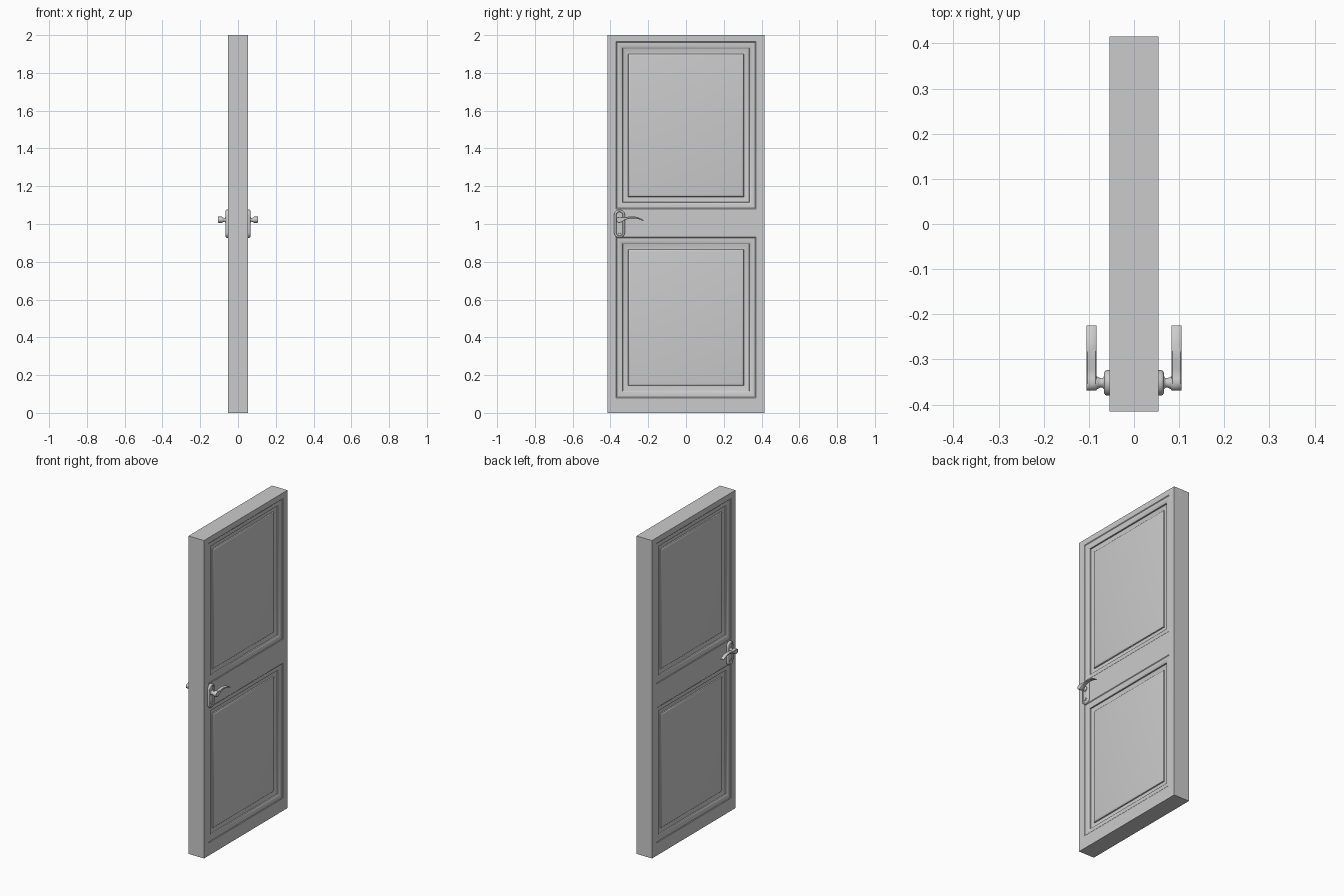
import bpy, bmesh, math

if "Cube" in bpy.data.objects:
    bpy.data.objects.remove(bpy.data.objects["Cube"])

HALF_T = 0.054          # half of the slab thickness
HY, HZ = -0.352, 1.022  # lever pivot


def finish(name, bm, smooth=None):
    bmesh.ops.remove_doubles(bm, verts=bm.verts, dist=1e-5)
    bmesh.ops.recalc_face_normals(bm, faces=bm.faces)
    me = bpy.data.meshes.new(name)
    bm.to_mesh(me)
    bm.free()
    ob = bpy.data.objects.new(name, me)
    bpy.context.collection.objects.link(ob)
    if smooth:
        bpy.ops.object.select_all(action='DESELECT')
        ob.select_set(True)
        bpy.context.view_layer.objects.active = ob
        bpy.ops.object.shade_smooth_by_angle(angle=math.radians(smooth))
    return ob


def loft(bm, rings, cap_start=False, cap_end=True):
    vs = [[bm.verts.new(p) for p in r] for r in rings]
    n = len(vs[0])
    for a, b in zip(vs, vs[1:]):
        for i in range(n):
            j = (i + 1) % n
            bm.faces.new((a[i], a[j], b[j], b[i]))
    if cap_start:
        bm.faces.new(vs[0])
    if cap_end:
        bm.faces.new(vs[-1])


def rect(x, y0, y1, z0, z1):
    return [(x, y0, z0), (x, y1, z0), (x, y1, z1), (x, y0, z1)]


# Door slab: stile and rail grid with two moulded, raised panels per side
YS = [-0.415, -0.37, 0.37, 0.415]
ZS = [0, 0.08, 0.93, 1.08, 1.965, 2]
# (inset, depth below the face) from the frame towards the panel
MOULD = [(0, 0), (0.004, 0.003), (0.012, 0.003), (0.022, 0.004), (0.030, 0.007),
         (0.035, 0.011), (0.036, 0.018), (0.050, 0.022), (0.064, 0.022),
         (0.066, 0.016), (0.070, 0.013), (0.076, 0.012)]
bm = bmesh.new()
for s in (1, -1):
    for i in range(3):
        for j in range(5):
            y0, y1, z0, z1 = YS[i], YS[i + 1], ZS[j], ZS[j + 1]
            if i == 1 and j in (1, 3):
                loft(bm, [rect(s * (HALF_T - d), y0 + o, y1 - o, z0 + o, z1 - o)
                          for o, d in MOULD])
            else:
                bm.faces.new([bm.verts.new(p) for p in rect(s * HALF_T, y0, y1, z0, z1)])
# slab edges, split to match the face grid
border = ([(y, 0) for y in YS] + [(YS[-1], z) for z in ZS[1:]] +
          [(y, 2) for y in YS[-2::-1]] + [(YS[0], z) for z in ZS[-2:0:-1]])
loft(bm, [[(s * HALF_T, y, z) for y, z in border] for s in (-1, 1)], cap_end=False)
finish("door_slab", bm, 30)


def stadium(x, r, z0, z1, n=12):
    pts = []
    for k in range(2 * n + 2):
        top = k <= n
        a = math.pi * (k if top else k - 1) / n
        pts.append((x, HY + r * math.cos(a), (z1 if top else z0) + r * math.sin(a)))
    return pts


def lathe(bm, prof, s, z, n=24):
    loft(bm, [[(s * x, HY + r * math.cos(2 * math.pi * k / n),
                z + r * math.sin(2 * math.pi * k / n)) for k in range(n)]
              for x, r in prof], True)


# Lever centreline (y, z, half height): round boss sweeping into a thin curved blade
LEVER = [(-0.369, 1.022, 0.004), (-0.366, 1.022, 0.010), (-0.360, 1.022, 0.0145),
         (-0.352, 1.022, 0.0165), (-0.343, 1.023, 0.0145), (-0.334, 1.025, 0.010),
         (-0.322, 1.029, 0.007), (-0.305, 1.033, 0.0055), (-0.287, 1.035, 0.005),
         (-0.268, 1.034, 0.0045), (-0.250, 1.030, 0.004), (-0.236, 1.024, 0.0035),
         (-0.225, 1.018, 0.003)]

for s, side in ((1, "right"), (-1, "left")):
    # Backplate with a dished centre
    bm = bmesh.new()
    loft(bm, [stadium(s * x, r, 0.955, 1.047) for x, r in
              [(0.050, 0.0285), (0.060, 0.0285), (0.064, 0.0265), (0.066, 0.023),
               (0.066, 0.019), (0.062, 0.016)]])
    finish("backplate_" + side, bm, 40)

    # Key cylinder
    bm = bmesh.new()
    lathe(bm, [(0.055, 0.009), (0.064, 0.009), (0.065, 0.008)], s, 0.958)
    finish("key_cylinder_" + side, bm, 40)

    # Waisted neck
    bm = bmesh.new()
    lathe(bm, [(0.056, 0.016), (0.066, 0.015), (0.069, 0.011), (0.073, 0.010),
               (0.078, 0.012), (0.084, 0.0155), (0.087, 0.0155)], s, HZ)
    finish("handle_neck_" + side, bm, 40)

    # Lever blade
    bm = bmesh.new()
    rings = []
    for y, z, h in LEVER:
        b = min(0.002, h * 0.4)
        sec = [(0.083, -h + b), (0.085, -h), (0.103, -h), (0.105, -h + b),
               (0.105, h - b), (0.103, h), (0.085, h), (0.083, h - b)]
        rings.append([(s * x, y, z + dz) for x, dz in sec])
    loft(bm, rings, True)
    finish("handle_lever_" + side, bm, 40)
